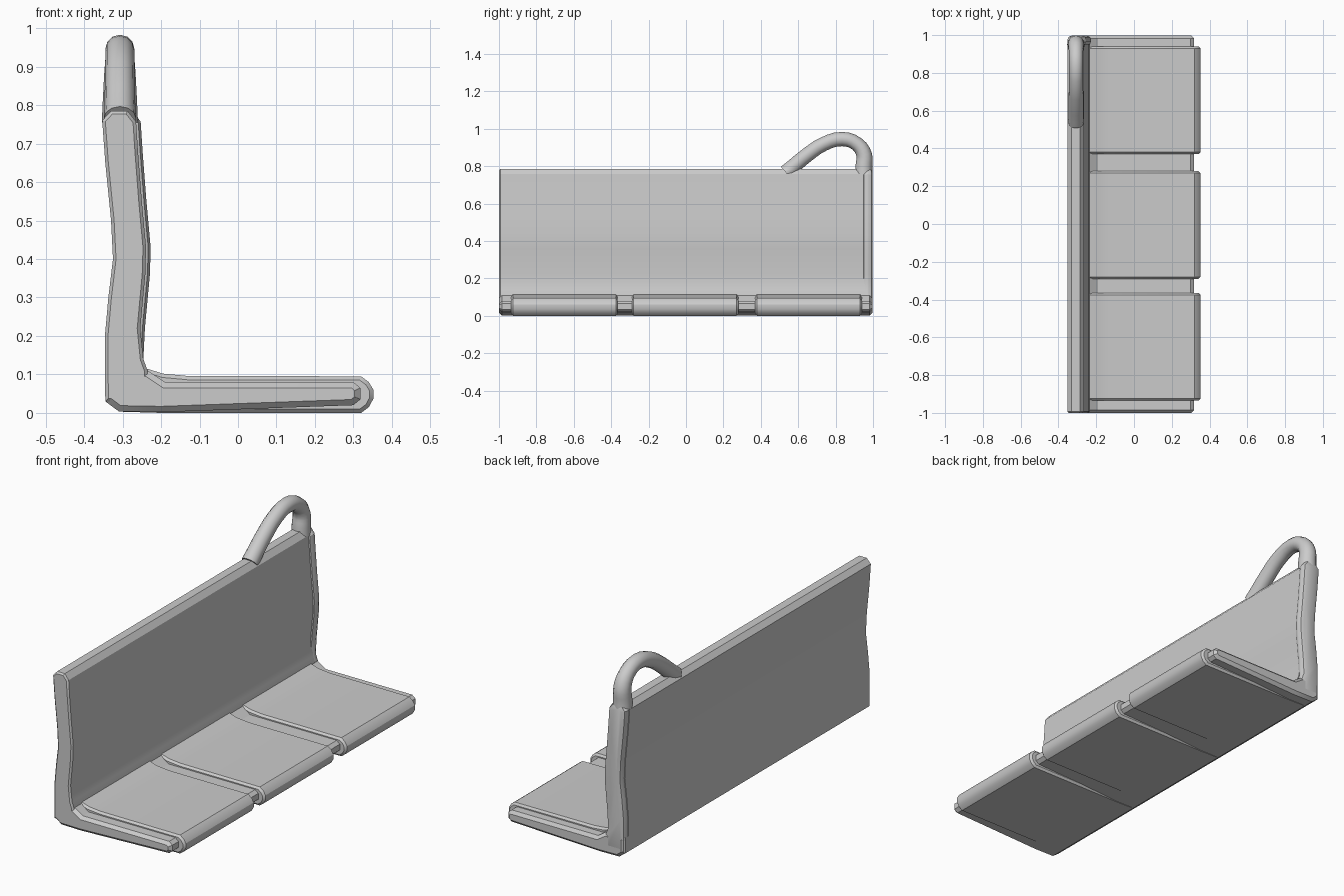
import bpy, bmesh

if "Cube" in bpy.data.objects:
    bpy.data.objects.remove(bpy.data.objects["Cube"])


def finish(obj, angle=0.5):
    bpy.ops.object.select_all(action='DESELECT')
    obj.select_set(True)
    bpy.context.view_layer.objects.active = obj
    bpy.ops.object.shade_smooth_by_angle(angle=angle)


def prism(name, pts, y0, y1, bevel=0.012, segments=1, bevel_y0=True, bevel_y1=True):
    """Extrude an x-z profile along y and bevel the rims of its end caps."""
    bm = bmesh.new()
    a = [bm.verts.new((x, y0, z)) for x, z in pts]
    b = [bm.verts.new((x, y1, z)) for x, z in pts]
    caps = [bm.faces.new(a), bm.faces.new(b)]
    n = len(pts)
    for i in range(n):
        j = (i + 1) % n
        bm.faces.new((a[i], b[i], b[j], a[j]))
    bmesh.ops.recalc_face_normals(bm, faces=bm.faces[:])
    edges = []
    for cap, use in zip(caps, (bevel_y0, bevel_y1)):
        if use:
            edges += cap.edges[:]
    if edges and bevel:
        bmesh.ops.bevel(bm, geom=edges, offset=bevel, segments=segments,
                        profile=0.5, affect='EDGES', clamp_overlap=True)
    me = bpy.data.meshes.new(name)
    bm.to_mesh(me)
    bm.free()
    obj = bpy.data.objects.new(name, me)
    bpy.context.collection.objects.link(obj)
    finish(obj)
    return obj


# Wavy backrest outline, shared by the panel and the end post
rear = [(-0.345, 0.03), (-0.346, 0.2), (-0.337, 0.3), (-0.325, 0.4),
        (-0.33, 0.5), (-0.345, 0.65), (-0.353, 0.76), (-0.33, 0.785)]
front = [(-0.275, 0.785), (-0.253, 0.757), (-0.248, 0.68), (-0.238, 0.55),
         (-0.227, 0.43), (-0.229, 0.36), (-0.242, 0.22), (-0.246, 0.14),
         (-0.235, 0.11), (-0.235, 0.03)]

# Long backrest panel, its front slightly behind the post
panel_front = [(x - 0.012 if z > 0.2 else x, z) for x, z in front]
prism("backrest_panel", rear + panel_front, -1.0, 0.96, 0.008, bevel_y1=False)

# Rounded post at the handle end
prism("end_post", rear + front, 0.945, 0.997, 0.022, 2)

# Bench base running the full length
base = [(-0.345, 0.03), (-0.31, 0.004), (-0.2, 0.002), (0.3, 0.02),
        (0.318, 0.035), (0.318, 0.065), (0.3, 0.08), (-0.19, 0.08),
        (-0.235, 0.11), (-0.345, 0.11)]
prism("bench_base", base, -1.0, 0.997, 0.015)

# Three seat pads with rounded front edges
pad = [(-0.3, 0.003), (-0.2, 0.0), (0.32, 0.0), (0.34, 0.015), (0.352, 0.037),
       (0.352, 0.06), (0.34, 0.08), (0.32, 0.095), (-0.13, 0.096),
       (-0.195, 0.102), (-0.24, 0.116), (-0.3, 0.116)]
for i, (y0, y1) in enumerate([(-0.935, -0.365), (-0.29, 0.28), (0.37, 0.94)]):
    prism(f"seat_pad_{i + 1}", pad, y0, y1, 0.01)

# Grab handle looping above the backrest: y, z, radius
path = [(0.535, 0.765, 0.042), (0.575, 0.80, 0.040), (0.65, 0.862, 0.039),
        (0.735, 0.918, 0.038), (0.835, 0.945, 0.038), (0.915, 0.918, 0.038),
        (0.953, 0.86, 0.042), (0.951, 0.80, 0.045), (0.950, 0.755, 0.047)]
cu = bpy.data.curves.new("grab_handle", 'CURVE')
cu.dimensions = '3D'
cu.bevel_depth = 1.0
cu.bevel_resolution = 4
cu.resolution_u = 3
cu.use_fill_caps = True
sp = cu.splines.new('BEZIER')
sp.bezier_points.add(len(path) - 1)
for p, (y, z, r) in zip(sp.bezier_points, path):
    p.co = (-0.307, y, z)
    p.radius = r
    p.handle_left_type = p.handle_right_type = 'AUTO'
handle = bpy.data.objects.new("grab_handle", cu)
bpy.context.collection.objects.link(handle)
bpy.ops.object.select_all(action='DESELECT')
handle.select_set(True)
bpy.context.view_layer.objects.active = handle
bpy.ops.object.convert(target='MESH')
finish(bpy.context.view_layer.objects.active, 0.8)
